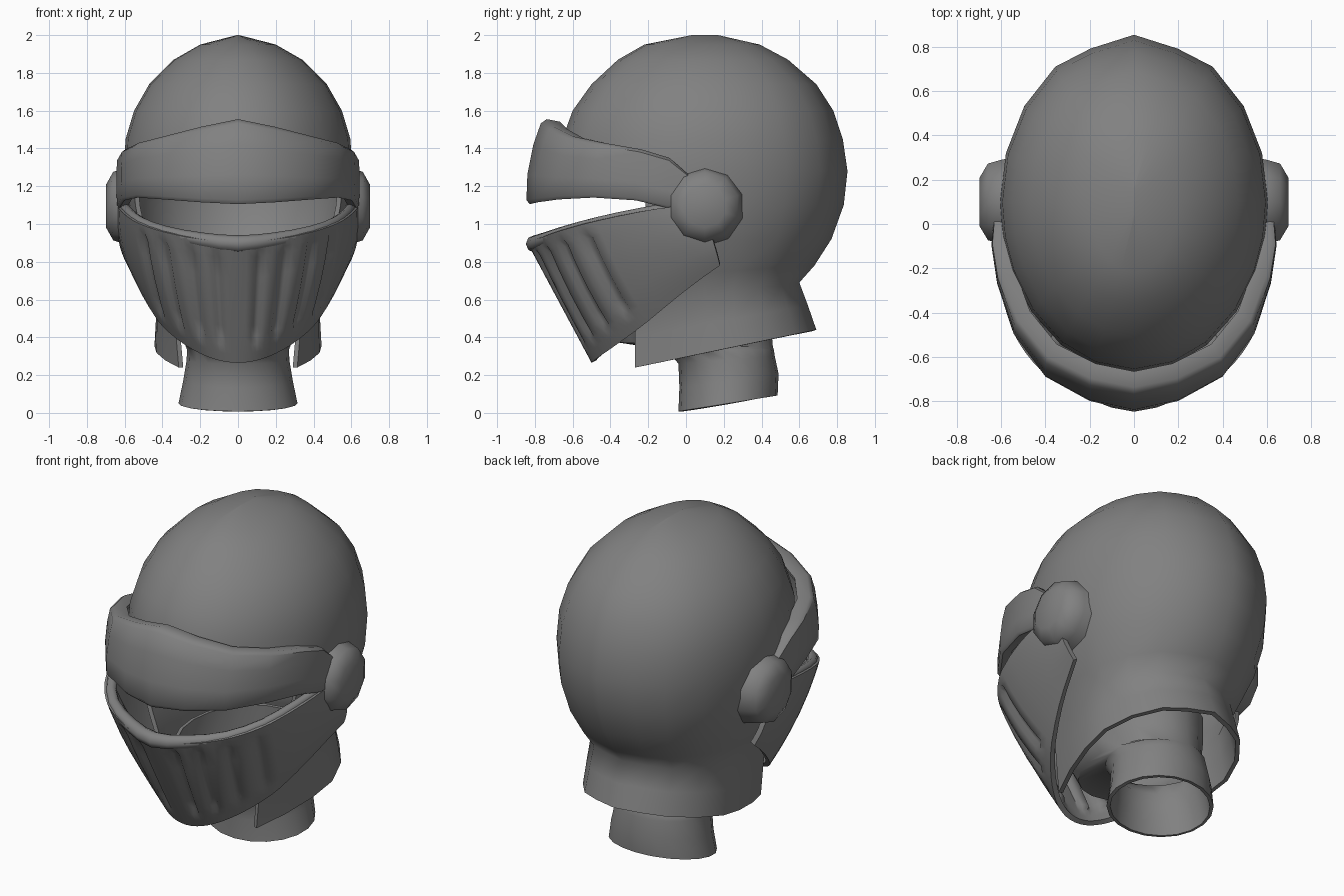
import bpy, bmesh, math
from mathutils import Vector

if "Cube" in bpy.data.objects:
    bpy.data.objects.remove(bpy.data.objects["Cube"])

steel = bpy.data.materials.new("steel grey")
steel.diffuse_color = (0.22, 0.22, 0.22, 1)
steel.use_nodes = True
steel.node_tree.nodes["Principled BSDF"].inputs["Base Color"].default_value = steel.diffuse_color
CENTRE = Vector((0, 0.1, 1.1))


def finish(name, bm, thick=0.0, angle=40, centre=CENTRE):
    """Turn faces outward, make the object, thicken it inward, shade it."""
    bmesh.ops.recalc_face_normals(bm, faces=bm.faces)
    bm.normal_update()
    if sum(f.normal.dot(f.calc_center_median() - centre) * f.calc_area() for f in bm.faces) < 0:
        bmesh.ops.reverse_faces(bm, faces=bm.faces)
    me = bpy.data.meshes.new(name)
    bm.to_mesh(me)
    bm.free()
    me.materials.append(steel)
    ob = bpy.data.objects.new(name, me)
    bpy.context.collection.objects.link(ob)
    bpy.context.view_layer.objects.active = ob
    ob.select_set(True)
    if thick:
        mod = ob.modifiers.new("thickness", 'SOLIDIFY')
        mod.thickness, mod.offset = thick, -1
        bpy.ops.object.modifier_apply(modifier=mod.name)
    bpy.ops.object.shade_smooth_by_angle(angle=math.radians(angle))
    ob.select_set(False)
    return ob


def grid(rows, closed=False, skip=lambda r, c: False):
    """Mesh of quads through rows of points."""
    bm = bmesh.new()
    vs = [[bm.verts.new(p) for p in row] for row in rows]
    n = len(rows[0])
    for r in range(len(rows) - 1):
        for c in range(n if closed else n - 1):
            if not skip(r, c):
                d = (c + 1) % n
                bm.faces.new((vs[r][c], vs[r][d], vs[r + 1][d], vs[r + 1][c]))
    bmesh.ops.delete(bm, geom=[v for v in bm.verts if not v.link_faces], context='VERTS')
    return bm


def mirrored(half):
    """Row running from centre to +x, extended to -x."""
    return [Vector((-p[0], p[1], p[2])) for p in half[:0:-1]] + [Vector(p) for p in half]


def spline(pts, u):
    """Smooth curve through points, u from 0 to 1; symmetric at the start."""
    pts = [Vector(p) for p in pts]
    n = len(pts) - 1
    i = min(int(u * n), n - 1)
    t = u * n - i
    p1, p2 = pts[i], pts[i + 1]
    p0 = pts[i - 1] if i else Vector((-p2.x, p2.y, p2.z))
    p3 = pts[i + 2] if i + 2 <= n else 2 * p2 - p1
    return 0.5 * (2 * p1 + (p2 - p0) * t + (2 * p0 - 5 * p1 + 4 * p2 - p3) * t * t
                  + (3 * p1 - p0 - 3 * p2 + p3) * t ** 3)


# Skull shell and neck guard: z at back, z at front, half width, y front, y back, front narrowing
RINGS = [(2.0, 2.0, .006, .03, .17, 0), (1.95, 1.95, .20, -.22, .39, 0), (1.87, 1.87, .34, -.36, .54, 0),
         (1.74, 1.74, .47, -.50, .69, 0), (1.6, 1.6, .55, -.60, .78, 0), (1.45, 1.45, .595, -.655, .83, 0),
         (1.28, 1.28, .605, -.67, .855, 0), (1.1, 1.1, .595, -.67, .835, 0), (.92, .92, .555, -.69, .77, 0),
         (.78, .72, .49, -.74, .68, .05), (.69, .56, .45, -.79, .60, .15),
         (.57, .40, .46, -.81, .645, .22), (.44, .24, .47, -.81, .69, .27)]
ANGLES = [0, 19, 36, 55, 73, 90, 102, 114, 130, 147, 163, 180]   # back to front
CUT = 114


def shell_row(zb, zf, hw, yf, yb, k):
    half = []
    for a in ANGLES:
        t = math.radians(a)
        y = .1 + math.cos(t) * ((yb - .1) if a <= 90 else (.1 - yf)) * (.97 if a == 19 else 1)
        x = hw * math.sin(t) * (1 - k * min(1, max(0, a - 60) / (CUT - 60)) ** 2)
        half.append((x, y, zf + (zb - zf) * (y + .27) / (yb + .27)))
    return mirrored(half)[1:]          # the front point is shared


rows = [shell_row(*r) for r in RINGS]
cols = len(rows[0])
open_cols = len(ANGLES) - 1 - ANGLES.index(CUT)
bm = grid(rows, True, lambda r, c: r >= 6 and (c < open_cols - 1 or c >= cols - 1 - open_cols))
bm.verts.ensure_lookup_table()
bm.faces.new(bm.verts[:cols])
finish("skull_shell", bm, .025, 60)

# Brow visor: x, y, top z, bottom z from the centre to the pivot
BROW = [(0, -.845, 1.555, 1.105), (.2, -.80, 1.515, 1.115), (.4, -.69, 1.465, 1.13),
        (.54, -.5, 1.43, 1.14), (.615, -.27, 1.395, 1.125), (.64, -.1, 1.35, 1.085), (.63, .03, 1.25, 1.08)]


def brow_row(v, push):
    half = []
    for x, y, zt, zb in BROW:
        s = 1 + push
        half.append((x * s, y * (1 - .1 * v * v) * s, zb + (zt - zb) * v))
    return mirrored(half)


finish("brow_visor", grid([brow_row(.04, -.09), brow_row(0, -.02), brow_row(.05, 0), brow_row(.35, .006),
                           brow_row(.7, .006), brow_row(.95, 0), brow_row(1, -.03), brow_row(.97, -.13)]), .02, 45)

# Face guard with four grooves on each side
TOP = [(0, -.84, .90), (.2, -.79, .92), (.4, -.68, .96), (.54, -.5, 1.01),
       (.61, -.27, 1.06), (.635, -.08, 1.09), (.63, .09, 1.09)]
LOW = [(0, -.5, .265), (.14, -.47, .29), (.28, -.37, .36), (.41, -.22, .47),
       (.50, -.05, .61), (.55, .08, .71), (.585, .18, .78)]
GROOVES = [.10, .215, .335, .455]
columns = [(0, 0), (.04, 0), (.155, 0), (.275, 0), (.395, 0)] + [(.52 + .08 * i, 0) for i in range(7)]
for g in GROOVES:
    columns += [(g - .027, 0), (g - .012, 1), (g + .012, 1), (g + .027, 0)]
columns.sort()


def guard_row(v, dent):
    half = []
    for u, g in columns:
        p = spline(TOP, u).lerp(spline(LOW, u), v)
        out = Vector((p.x, p.y - .1, 0)).normalized()
        bulge = .12 * v * (1 - v) * min(1, u * 3)
        p += out * (bulge - .022 * g * dent)
        half.append(p)
    return mirrored(half)


finish("face_guard", grid([guard_row(v, d) for v, d in
       [(0, 0), (.07, 0), (.13, 1), (.3, 1), (.5, 1), (.7, 1), (.79, 1), (.86, 0), (.93, 0), (1, 0)]]), .03, 60)

# Rolled rim along the top of the face guard
path = mirrored([spline(TOP, i / 12) for i in range(13)])
rim = []
for i, p in enumerate(path):
    tan = (path[min(i + 1, len(path) - 1)] - path[max(i - 1, 0)]).normalized()
    side = tan.cross(Vector((0, 0, 1))).normalized()
    if side.dot(p - CENTRE) < 0:
        side = -side
    r = .046 - .02 * abs(p.x) / .64
    mid = p - side * .038 + Vector((0, 0, -.005))
    rim.append([mid + side * r * math.cos(a) + Vector((0, 0, r * math.sin(a)))
                for a in [math.tau * k / 8 for k in range(8)]])
bm = grid(rim, True)
bmesh.ops.holes_fill(bm, edges=bm.edges)
finish("guard_rim", bm, 0, 60)

# Pivot bosses
for sx, label in ((1, "left"), (-1, "right")):
    loops = [[(sx * x, .1 + r * math.cos(math.tau * (k + .5) / 10), 1.095 + r * math.sin(math.tau * (k + .5) / 10))
              for k in range(10)] for x, r in ((.53, .215), (.60, .2), (.66, .182), (.698, .115))]
    bm = grid(loops, True)
    bmesh.ops.holes_fill(bm, edges=bm.edges)
    finish(label + "_pivot", bm, 0, 75, Vector((sx * .6, .1, 1.095)))

# Neck tube, flared and slanted at the bottom, opening into a jaw cup:
# z, slant, half width, y front, y back
neck = []
for z, slant, rx, yf, yb in ((.62, 0, .33, -.40, .44), (.47, 0, .32, -.41, .45), (.36, -.03, .28, -.36, .46),
                             (.335, 0, .27, -.10, .465), (.28, .08, .272, -.04, .47),
                             (.17, .14, .29, -.035, .49), (.05, .16, .315, -.04, .485)):
    yc, ry = (yf + yb) / 2, (yb - yf) / 2
    neck.append([(rx * math.cos(a), yc + ry * math.sin(a), z + slant * ry * math.sin(a))
                 for a in [math.tau * k / 20 for k in range(20)]])
finish("neck_and_jaw", grid(neck, True), .02, 50, Vector((0, .23, .3)))
